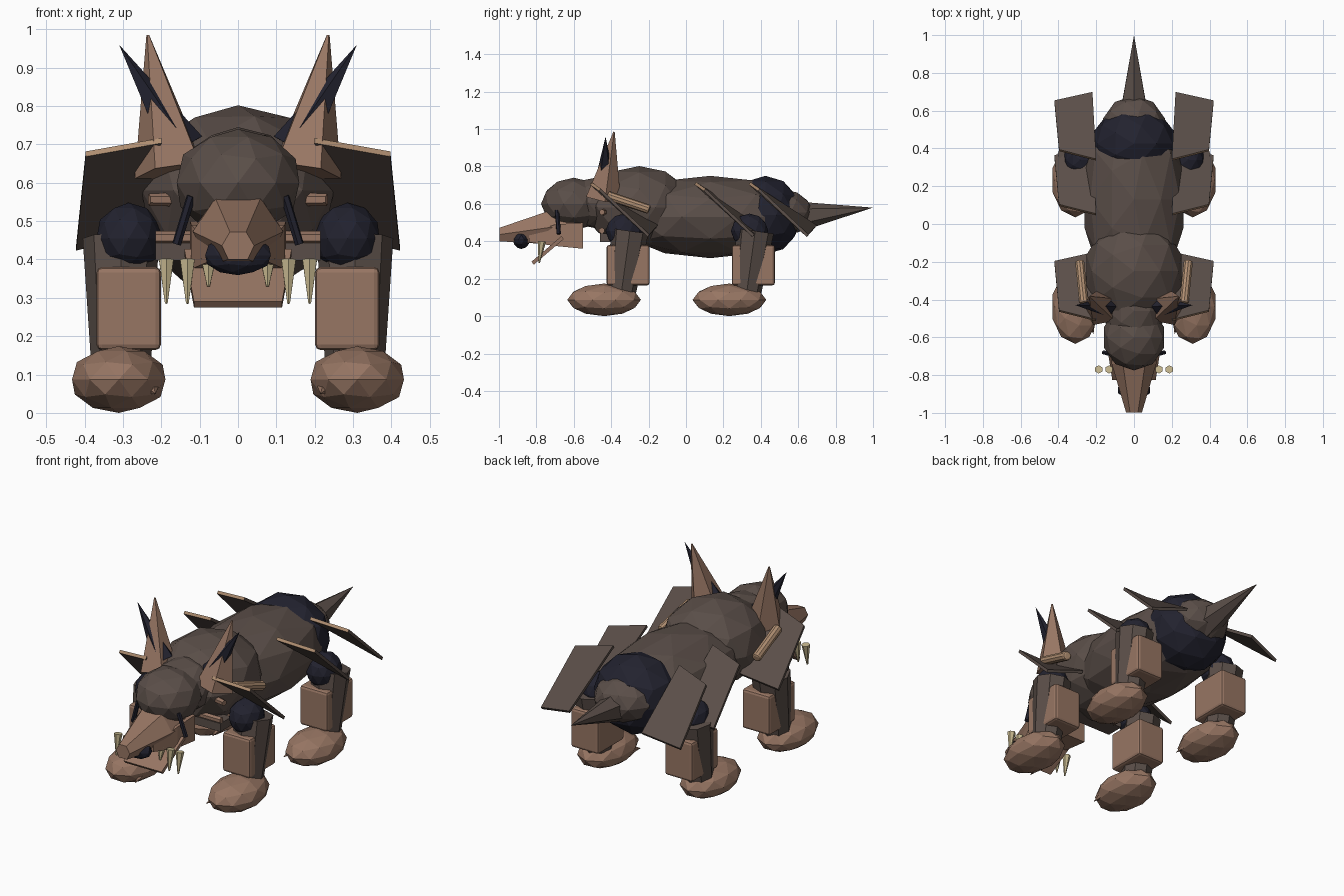
import bpy, bmesh
from mathutils import Vector, Matrix

if "Cube" in bpy.data.objects:
    bpy.data.objects.remove(bpy.data.objects["Cube"])


def material(name, colour):
    m = bpy.data.materials.new(name)
    m.diffuse_color = (*colour, 1)
    m.use_nodes = True
    m.node_tree.nodes["Principled BSDF"].inputs["Base Color"].default_value = m.diffuse_color
    return m


HIDE = material("dark brown hide", (0.102, 0.076, 0.065))
SKIN = material("tan skin", (0.31, 0.18, 0.125))
NAVY = material("navy fur", (0.016, 0.016, 0.028))
BONE = material("bone", (0.56, 0.47, 0.27))
WOOD = material("light tan rod", (0.43, 0.27, 0.165))


def finish(name, bm, *mats):
    bmesh.ops.recalc_face_normals(bm, faces=bm.faces[:])
    me = bpy.data.meshes.new(name)
    bm.to_mesh(me)
    bm.free()
    ob = bpy.data.objects.new(name, me)
    bpy.context.collection.objects.link(ob)
    for m in mats:
        me.materials.append(m)
    return ob


def blob(name, centre, radii, mat, barrel=0.0):
    """Faceted ellipsoid; barrel widens it towards its front and back ends."""
    bm = bmesh.new()
    bmesh.ops.create_icosphere(bm, subdivisions=2, radius=1)
    for v in bm.verts:
        k = max(1 - v.co.y ** 2, 0.1) ** -barrel
        v.co.x *= k
        v.co.z *= k
    bmesh.ops.transform(bm, verts=bm.verts[:],
                        matrix=Matrix.Translation(centre) @ Matrix.Diagonal((*radii, 1)))
    return finish(name, bm, mat)


def spike(name, a, b, r1, r2, mat, sides=6):
    """Cone or rod running from a to b."""
    a, b = Vector(a), Vector(b)
    d = b - a
    mtx = Matrix.Translation((a + b) / 2) @ d.to_track_quat('Z', 'Y').to_matrix().to_4x4()
    bm = bmesh.new()
    bmesh.ops.create_cone(bm, cap_ends=True, segments=sides, radius1=r1, radius2=r2,
                          depth=d.length, matrix=mtx)
    return finish(name, bm, mat)


def loft(name, rings, mat):
    """Join matching cross-sections and cap both ends."""
    bm = bmesh.new()
    rows = [[bm.verts.new(p) for p in ring] for ring in rings]
    for r, q in zip(rows, rows[1:]):
        for i in range(len(r)):
            j = (i + 1) % len(r)
            bm.faces.new((r[i], r[j], q[j], q[i]))
    bm.faces.new(rows[0])
    bm.faces.new(rows[-1])
    return finish(name, bm, mat)


def soften(ob, width):
    mod = ob.modifiers.new("soft edges", 'BEVEL')
    mod.width, mod.segments = width, 2
    mod.limit_method, mod.angle_limit = 'ANGLE', 1.0


def box(name, centre, size, mat):
    bm = bmesh.new()
    bmesh.ops.create_cube(bm, size=1, matrix=Matrix.Translation(centre) @ Matrix.Diagonal((*size, 1)))
    return finish(name, bm, mat)


def plate(name, corners, mat, edge_mat, thick=0.016):
    """Thin armour slab with a pale leading edge."""
    pts = [Vector(c) for c in corners]
    n = (pts[1] - pts[0]).cross(pts[3] - pts[0]).normalized() * thick / 2
    ob = loft(name, [[p + n for p in pts], [p - n for p in pts]], mat)
    ob.data.materials.append(edge_mat)
    front = (pts[0] + pts[1]) / 2
    min(ob.data.polygons, key=lambda f: (f.center - front).length).material_index = 1
    return ob


# Torso, rump and tail
blob("belly", (0, 0.13, 0.53), (0.272, 0.49, 0.22), HIDE, 0.12)
blob("chest", (0, -0.25, 0.58), (0.262, 0.28, 0.222), HIDE, 0.08)
blob("rump_fur", (0, 0.425, 0.54), (0.228, 0.19, 0.21), NAVY, 0.06)
blob("hind_end", (0, 0.505, 0.555), (0.172, 0.175, 0.125), HIDE)
spike("tail", (0, 0.58, 0.53), (0, 1.0, 0.58), 0.085, 0.0, HIDE)

# Neck and head
blob("neck", (0, -0.46, 0.605), (0.16, 0.2, 0.14), HIDE)
blob("skull", (0, -0.6, 0.6), (0.168, 0.175, 0.14), HIDE)


def snout_ring(y, w, low, high):
    mid = low + (high - low) * 0.5
    return [(-w * 0.6, y, low), (w * 0.6, y, low), (w, y, mid),
            (w * 0.5, y, high), (-w * 0.5, y, high), (-w, y, mid)]


loft("snout", [snout_ring(-0.998, 0.042, 0.4, 0.472),
               snout_ring(-0.74, 0.118, 0.385, 0.56),
               snout_ring(-0.6, 0.12, 0.385, 0.56)], SKIN)
loft("upper_jaw", [[(-w, y, low), (w, y, low), (w, y, high), (-w, y, high)]
                   for y, w, low, high in ((-0.84, 0.075, 0.395, 0.44),
                                           (-0.7, 0.122, 0.375, 0.49),
                                           (-0.55, 0.125, 0.36, 0.5))], SKIN)
blob("nose", (0, -0.88, 0.411), (0.09, 0.047, 0.052), NAVY)
plate("lower_jaw", [(-0.115, -0.82, 0.283), (0.115, -0.82, 0.283),
                    (0.14, -0.66, 0.42), (-0.14, -0.66, 0.42)], SKIN, SKIN, 0.02)

# Collar under the neck
box("collar_base", (0, -0.41, 0.42), (0.43, 0.1, 0.045), HIDE)
spike("collar_rod", (-0.215, -0.45, 0.457), (0.215, -0.45, 0.457), 0.017, 0.017, SKIN)

for s, side in ((-1, "left"), (1, "right")):
    # Face details
    spike(f"eye_{side}", (s * 0.122, -0.69, 0.565), (s * 0.16, -0.68, 0.44), 0.012, 0.012, NAVY)
    spike(f"cheek_knob_{side}", (s * 0.15, -0.43, 0.556), (s * 0.232, -0.45, 0.556),
          0.018, 0.016, SKIN)
    for x, low in ((0.187, 0.285), (0.132, 0.285), (0.077, 0.33)):
        spike(f"tooth_{side}", (s * x, -0.77, 0.4), (s * x, -0.785, low), 0.022, 0.004, BONE)

    # Ears with dark tufts showing on the outer edge
    spike(f"ear_{side}", (s * 0.172, -0.445, 0.63), (s * 0.235, -0.385, 0.985), 0.1, 0.004, SKIN, 5)
    spike(f"ear_tuft_{side}", (s * 0.145, -0.435, 0.69), (s * 0.31, -0.43, 0.96),
          0.06, 0.0, NAVY, 5)

    # Armour plates: inner front, outer front, outer back, inner back
    for label, y in (("front", -0.51), ("middle", 0.05), ("rear", 0.34)):
        plate(f"{label}_plate_{side}",
              [(s * 0.2, y, 0.71), (s * 0.397, y + 0.05, 0.675),
               (s * 0.422, y + 0.31, 0.43), (s * 0.22, y + 0.355, 0.48)], HIDE, WOOD)
    soften(spike(f"shoulder_rod_{side}", (s * 0.265, -0.42, 0.645), (s * 0.288, -0.195, 0.57),
                 0.025, 0.025, WOOD, 10), 0.01)

    # Legs
    for label, y in (("front", 0), ("rear", 0.67)):
        blob(f"{label}_hip_{side}", (s * 0.285, y - 0.33, 0.455), (0.088, 0.1, 0.093), NAVY)
        spike(f"{label}_leg_{side}", (s * 0.305, y - 0.345, 0.13), (s * 0.305, y - 0.3, 0.455),
              0.078, 0.1, HIDE, 8)
        guard = box(f"{label}_shin_guard_{side}", (s * 0.285, y - 0.31, 0.272),
                    (0.168, 0.23, 0.216), SKIN)
        soften(guard, 0.014)
        blob(f"{label}_foot_{side}", (s * 0.311, y - 0.438, 0.087), (0.128, 0.197, 0.087), SKIN)
        spike(f"{label}_claw_{side}", (s * 0.225, y - 0.52, 0.065), (s * 0.215, y - 0.585, 0.05),
              0.02, 0.0, SKIN, 5)
